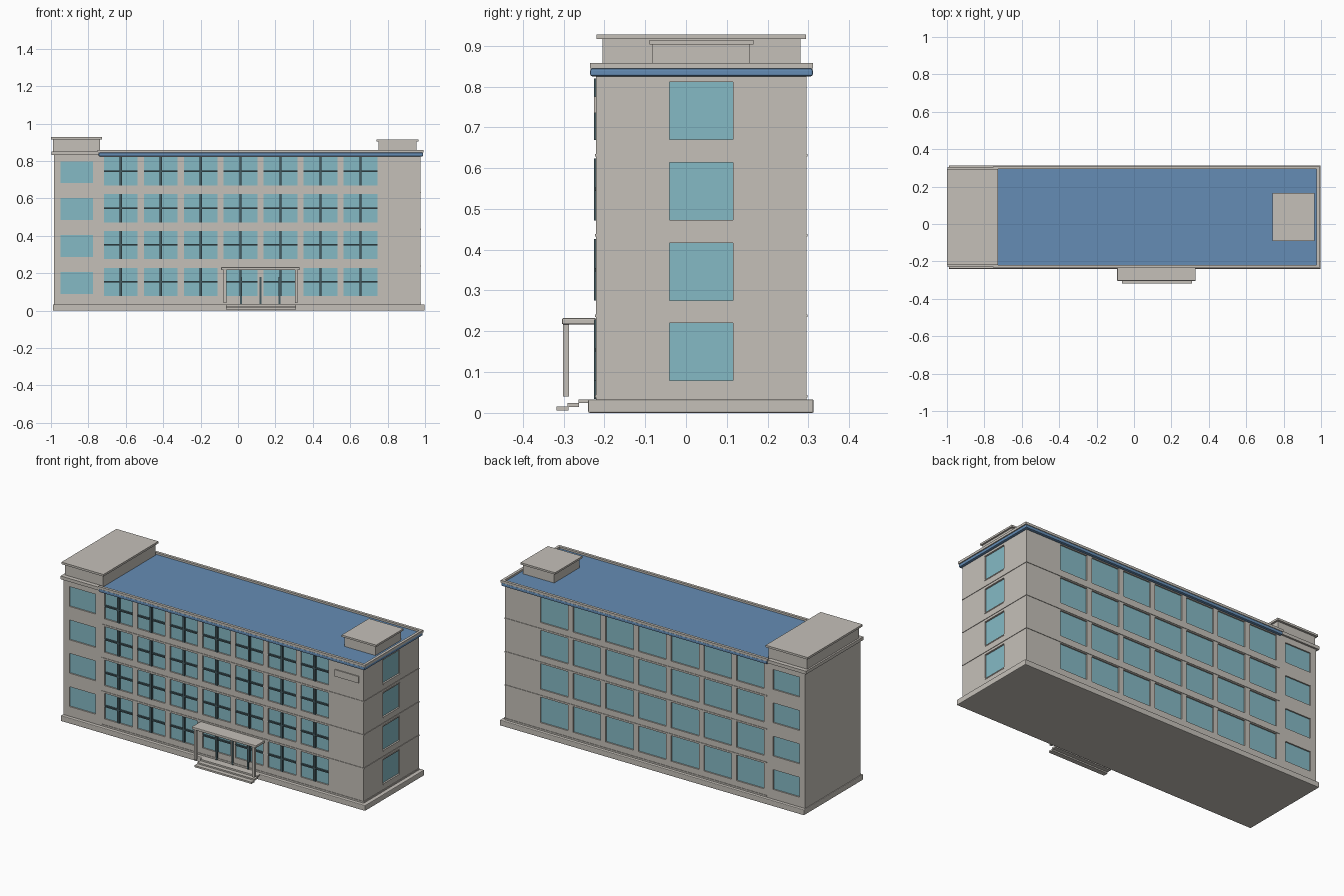
import bpy, bmesh

if "Cube" in bpy.data.objects:
    bpy.data.objects.remove(bpy.data.objects["Cube"])


def material(name, rgb):
    m = bpy.data.materials.new(name)
    m.diffuse_color = (*rgb, 1)
    m.use_nodes = True
    m.node_tree.nodes["Principled BSDF"].inputs["Base Color"].default_value = m.diffuse_color
    return m


WALL = material("warm_grey_wall", (0.56, 0.53, 0.485))
GLASS = material("pale_teal_glass", (0.235, 0.49, 0.56))
BLUE = material("blue_roof", (0.13, 0.265, 0.46))
DARK = material("dark_frame", (0.06, 0.105, 0.12))


def boxes(name, bounds, mat, bevel=0):
    """One object made of boxes given as (x0, x1, y0, y1, z0, z1)."""
    bm = bmesh.new()
    for x0, x1, y0, y1, z0, z1 in bounds:
        vs = bmesh.ops.create_cube(bm, size=1)["verts"]
        for v in vs:
            v.co.x = x1 if v.co.x > 0 else x0
            v.co.y = y1 if v.co.y > 0 else y0
            v.co.z = z1 if v.co.z > 0 else z0
    me = bpy.data.meshes.new(name)
    bm.to_mesh(me)
    bm.free()
    me.materials.append(mat)
    ob = bpy.data.objects.new(name, me)
    bpy.context.collection.objects.link(ob)
    if bevel:
        mod = ob.modifiers.new("soft_edge", "BEVEL")
        mod.width = bevel
        mod.segments = 2
    return ob


XL, XR, YF, YB = -0.985, 0.975, -0.22, 0.295   # wall faces
DEPTH = 0.012                                  # window recess
floors = [0.0, 0.197, 0.394, 0.591]
columns = [-0.717 + 0.2135 * i for i in range(7)]
WIDTH = 0.181

# window rectangles along x, shared by front and back
openings = []
for f in floors:
    openings += [(x, x + WIDTH, f + 0.078, f + 0.229) for x in columns]
    openings.append((-0.948, -0.776, f + 0.09, f + 0.207))
side = [(-0.04, 0.115, f + 0.073, f + 0.226) for f in floors]

# walls with recessed openings
body = boxes("building_walls", [(XL, XR, YF, YB, 0.02, 0.832)], WALL)
cuts = [(a, b, YF - 0.05, YF + DEPTH, c, d) for a, b, c, d in openings]
cuts += [(a, b, YB - DEPTH, YB + 0.05, c, d) for a, b, c, d in openings]
cuts += [(XR - DEPTH, XR + 0.05, a, b, c, d) for a, b, c, d in side]
cutter = boxes("window_cutter", cuts, WALL)
cutter.hide_render = True
mod = body.modifiers.new("openings", "BOOLEAN")
mod.object = cutter
mod.operation = "DIFFERENCE"
mod.solver = "EXACT"
bpy.context.view_layer.objects.active = body
body.select_set(True)
bpy.ops.object.modifier_apply(modifier=mod.name)
bpy.data.objects.remove(cutter)

# glass panes
g = DEPTH - 0.004
boxes("front_glass", [(a, b, YF + g, YF + DEPTH, c, d) for a, b, c, d in openings], GLASS)
boxes("back_glass", [(a, b, YB - DEPTH, YB - g, c, d) for a, b, c, d in openings], GLASS)
boxes("side_glass", [(XR - DEPTH, XR - g, a, b, c, d) for a, b, c, d in side], GLASS)

# window crosses on the front
bars = []
for f in floors:
    for x in columns:
        m = x + WIDTH / 2
        bars.append((m - 0.006, m + 0.006, -0.225, YF + g, f + 0.078, f + 0.229))
        bars.append((x, x + WIDTH, -0.223, YF + g, f + 0.150, f + 0.158))
boxes("front_window_bars", bars, DARK)

# side window sills and heads
sills = []
for a, b, c, d in side:
    sills.append((XR - DEPTH, XR + 0.002, a, b, c, c + 0.006))
    sills.append((XR - DEPTH, XR + 0.002, a, b, d - 0.006, d))
boxes("side_window_sills", sills, WALL)

# thin ledges between storeys
boxes("storey_ledges", [(-0.735, XR + 0.003, YF - 0.003, YB + 0.003, z - 0.003, z + 0.003)
                        for z in (0.041, 0.238, 0.435, 0.632)], WALL)

# plinth
boxes("plinth", [(-0.99, 0.998, -0.24, 0.313, 0, 0.033)], WALL, 0.004)

# roof slab, parapet and left cornice
boxes("blue_cornice", [(-0.745, 0.99, -0.235, 0.311, 0.825, 0.844)], BLUE, 0.005)
boxes("roof_deck", [(-0.74, 0.98, -0.222, 0.298, 0.842, 0.847)], BLUE)
boxes("parapet", [(-0.75, 0.993, -0.235, -0.219, 0.844, 0.858),
                  (-0.75, 0.993, 0.295, 0.311, 0.844, 0.858),
                  (0.977, 0.993, -0.219, 0.295, 0.844, 0.858)], WALL)
boxes("left_cornice", [(-0.998, -0.745, -0.23, 0.306, 0.832, 0.851)], WALL)

# rooftop blocks with caps
boxes("left_roof_block", [(-0.988, -0.737, -0.205, 0.281, 0.845, 0.916)], WALL)
boxes("left_roof_cap", [(-1.0, -0.726, -0.219, 0.294, 0.916, 0.928)], WALL)
boxes("right_roof_block", [(0.752, 0.955, -0.082, 0.156, 0.845, 0.903)], WALL)
boxes("right_roof_cap", [(0.74, 0.965, -0.09, 0.165, 0.903, 0.914)], WALL)

# entrance canopy, posts, steps and door frames
boxes("entrance_canopy", [(-0.09, 0.33, -0.304, YF, 0.217, 0.232)], WALL, 0.003)
boxes("canopy_posts", [(x, x + 0.015, -0.302, -0.287, 0.04, 0.218)
                       for x in (-0.077, 0.304)], WALL)
boxes("entrance_steps", [(-0.063, 0.31, -0.317, -0.288, 0.006, 0.016),
                         (-0.063, 0.31, -0.29, -0.262, 0.014, 0.024),
                         (-0.063, 0.31, -0.264, -0.235, 0.024, 0.033)], WALL)
boxes("door_frames", [(x - 0.005, x + 0.005, -0.226, YF + 0.001, 0.034, 0.18)
                      for x in (0.017, 0.12, 0.222)], DARK)

# blank plate on the upper right wall
boxes("wall_plate", [(0.79, 0.945, YF - 0.006, YF + 0.001, 0.735, 0.775)], WALL)
